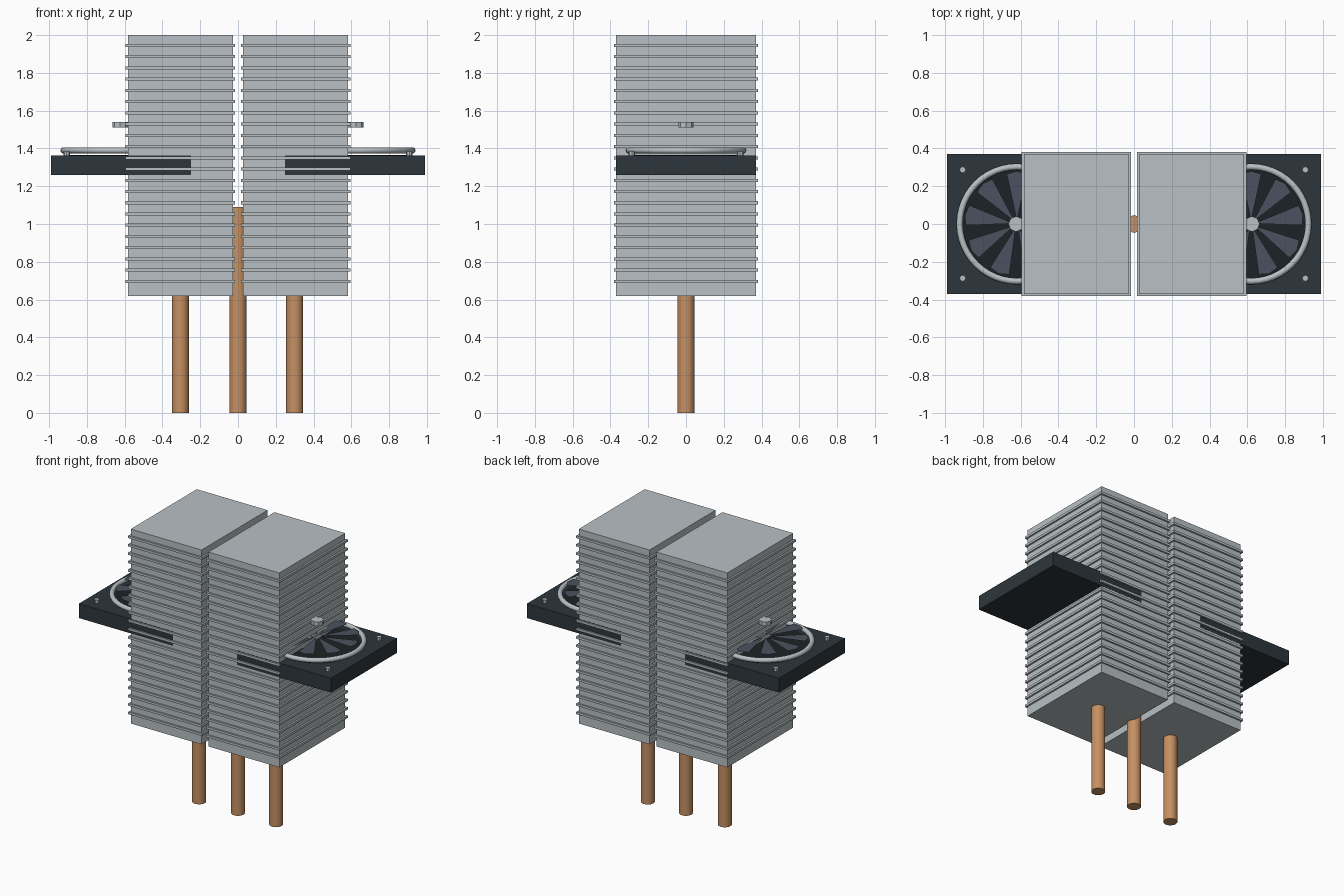
import bpy, math
from mathutils import Matrix

cube = bpy.data.objects.get("Cube")
if cube:
    bpy.data.objects.remove(cube, do_unlink=True)


def material(name, r, g, b):
    m = bpy.data.materials.new(name)
    m.use_nodes = True
    m.diffuse_color = (r, g, b, 1)
    m.node_tree.nodes["Principled BSDF"].inputs["Base Color"].default_value = (r, g, b, 1)
    return m


ALUMINIUM = material("aluminium", 0.48, 0.53, 0.55)
COPPER = material("copper", 0.56, 0.28, 0.125)
FRAME = material("dark frame", 0.026, 0.037, 0.045)
WELL = material("black well", 0.012, 0.016, 0.02)
BLADE = material("slate blade", 0.07, 0.085, 0.115)


def finish(name, mat, smooth=False):
    ob = bpy.context.object
    ob.name = name
    ob.data.materials.append(mat)
    if smooth:
        bpy.ops.object.shade_smooth_by_angle(angle=math.radians(40))
    return ob


def box(name, x, y, z, mat):
    """Box from (low, high) ranges on each axis."""
    bpy.ops.mesh.primitive_cube_add(size=1)
    ob = finish(name, mat)
    lo, hi = zip(x, y, z)
    size = [b - a for a, b in zip(lo, hi)]
    mid = [(a + b) / 2 for a, b in zip(lo, hi)]
    ob.data.transform(Matrix.Translation(mid) @ Matrix.Diagonal((*size, 1)))
    return ob


def cylinder(name, x, y, z, radius, mat, sides=32):
    bpy.ops.mesh.primitive_cylinder_add(vertices=sides, radius=radius, depth=z[1] - z[0],
                                        location=(x, y, sum(z) / 2))
    return finish(name, mat, sides > 8)


def blade(name, cx, cz, angle):
    """Thin flat fan blade, wide at the tip."""
    outline = [(0.03, -0.1), (0.27, -0.2), (0.28, 0.0), (0.27, 0.2), (0.03, 0.1)]
    verts = [(cx + r * math.cos(angle + a), r * math.sin(angle + a), cz) for r, a in outline]
    mesh = bpy.data.meshes.new(name)
    mesh.from_pydata(verts, [], [range(len(verts))])
    ob = bpy.data.objects.new(name, mesh)
    bpy.context.collection.objects.link(ob)
    mesh.materials.append(BLADE)


FAN_X, TOP, BLADES = 0.62, 1.362, 9

for side, s in (("left", 1), ("right", -1)):
    # Heat sink block with stacked fins
    cx = s * 0.305
    box(side + "_block", (cx - 0.278, cx + 0.278), (-0.37, 0.37), (0.62, 2.0), ALUMINIUM)
    for i in range(22):
        z = 0.696 + i * 0.0595
        box(f"{side}_fin_{i}", (cx - 0.29, cx + 0.29), (-0.382, 0.382),
            (z - 0.008, z + 0.008), ALUMINIUM)

    # Fan housing, well, rim and screws
    fx = s * FAN_X
    box(side + "_fan_frame", (fx - 0.37, fx + 0.37), (-0.371, 0.371), (1.26, TOP), FRAME)
    cylinder(side + "_fan_well", fx, 0, (TOP - 0.01, TOP + 0.004), 0.285, WELL, 48)
    bpy.ops.mesh.primitive_torus_add(location=(fx, 0, 1.39), major_radius=0.303, minor_radius=0.017,
                                     major_segments=48, minor_segments=10)
    finish(side + "_fan_rim", ALUMINIUM, True)
    for sx in (-1, 1):
        for sy in (-1, 1):
            cylinder(f"{side}_screw_{sx}_{sy}", fx + sx * 0.287, sy * 0.287,
                     (TOP - 0.01, 1.385), 0.017, ALUMINIUM, 8)

    # Blades and hub
    for i in range(BLADES):
        blade(f"{side}_blade_{i}", fx, 1.42, 2 * math.pi * (i + 0.25) / BLADES)
    cylinder(side + "_hub", fx + s * 0.004, 0, (1.51, 1.54), 0.041, ALUMINIUM, 8)

# Copper pipes
for name, x, top in (("left_pipe", 0.3, 0.65), ("centre_pipe", 0, 1.09), ("right_pipe", -0.305, 0.65)):
    cylinder(name, x, 0, (0, top), 0.045, COPPER)
